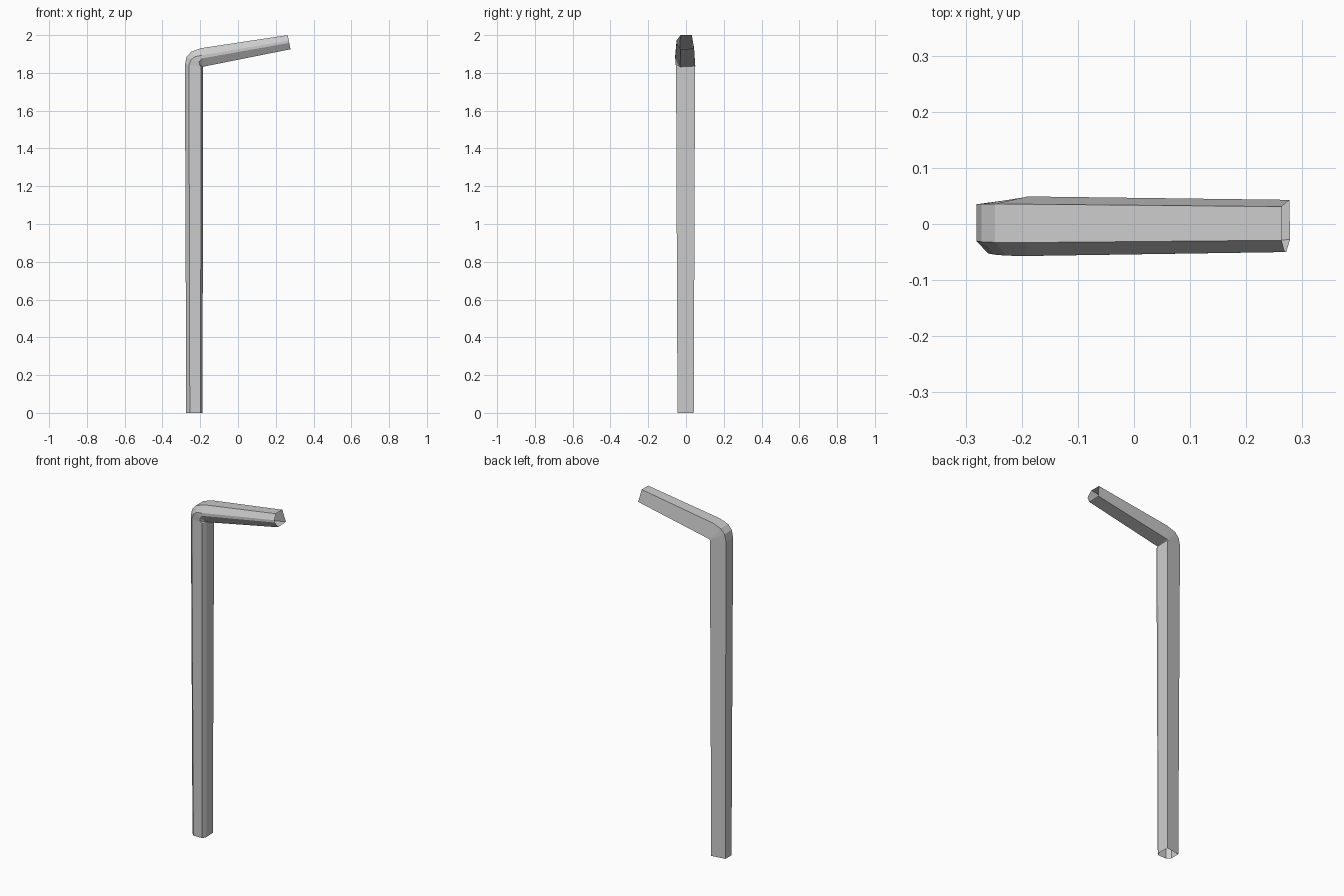
import bpy, bmesh

if "Cube" in bpy.data.objects:
    bpy.data.objects.remove(bpy.data.objects["Cube"])

# cross-sections: (position from inside to outside of the bend 0..1, y)
STEM = [(1, .030), (1, -.026), (.78, -.045), (.12, -.045), (0, -.022), (.03, .041)]
ARM = [(1, .031), (1, -.029), (.62, -.050), (.45, -.050), (0, -.028), (.06, .043)]

# rings along the straw: inner (x, z), outer (x, z), blend stem->arm, y scale
RINGS = [
    ((-.188, 0), (-.274, 0), 0, 1),
    ((-.184, 1.83), (-.281, 1.845), 0, 1.17),
    ((-.184, 1.831), (-.272, 1.885), .35, 1.17),
    ((-.184, 1.832), (-.248, 1.912), .65, 1.17),
    ((-.183, 1.833), (-.195, 1.931), 1, 1.14),
    ((.278, 1.925), (.263, 2.0), 1, 1),
]


def lerp(a, b, t):
    return a + (b - a) * t


# bent straw: one open-ended faceted shell
bm = bmesh.new()
rows = []
for (ix, iz), (ox, oz), blend, ys in RINGS:
    row = []
    for (t0, y0), (t1, y1) in zip(STEM, ARM):
        t = lerp(t0, t1, blend)
        y = lerp(y0, y1, blend) * ys
        row.append(bm.verts.new((lerp(ix, ox, t), y, lerp(iz, oz, t))))
    rows.append(row)
n = len(STEM)
for a, b in zip(rows, rows[1:]):
    for i in range(n):
        j = (i + 1) % n
        bm.faces.new((a[i], a[j], b[j], b[i]))
bmesh.ops.recalc_face_normals(bm, faces=bm.faces)
# make sure the stem's left face points outward
bm.faces.ensure_lookup_table()
if bm.faces[0].normal.x > 0:
    bmesh.ops.reverse_faces(bm, faces=bm.faces)

mesh = bpy.data.meshes.new("bent_straw")
bm.to_mesh(mesh)
bm.free()
bpy.context.collection.objects.link(bpy.data.objects.new("bent_straw", mesh))
